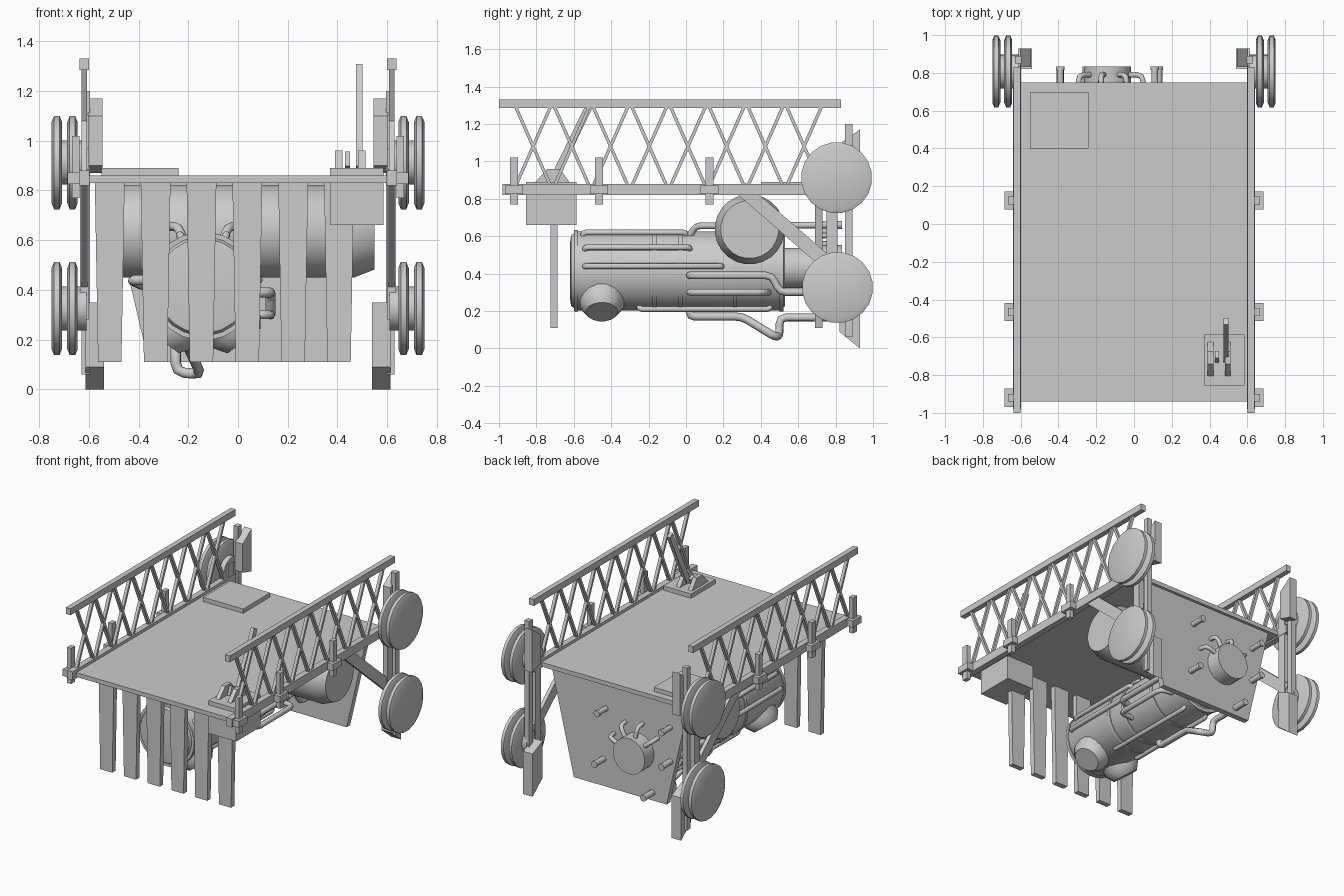
import bpy, bmesh, math
from mathutils import Vector

if "Cube" in bpy.data.objects:
    bpy.data.objects.remove(bpy.data.objects["Cube"])


def finish(name, bm, smooth=False):
    bmesh.ops.recalc_face_normals(bm, faces=bm.faces)
    me = bpy.data.meshes.new(name)
    bm.to_mesh(me)
    bm.free()
    ob = bpy.data.objects.new(name, me)
    bpy.context.collection.objects.link(ob)
    if smooth:
        bpy.context.view_layer.objects.active = ob
        for o in bpy.context.selected_objects:
            o.select_set(False)
        ob.select_set(True)
        bpy.ops.object.shade_smooth_by_angle(angle=math.radians(35))
    return ob


def prism(name, pts, axis, a, b):
    """Extrude a 2D outline along x (pts are y,z) or y (pts are x,z)."""
    bm = bmesh.new()
    put = (lambda p, d: (d, p[0], p[1])) if axis == 'x' else (lambda p, d: (p[0], d, p[1]))
    lo = [bm.verts.new(put(p, a)) for p in pts]
    hi = [bm.verts.new(put(p, b)) for p in pts]
    bm.faces.new(lo)
    bm.faces.new(hi)
    for i in range(len(pts)):
        j = (i + 1) % len(pts)
        bm.faces.new((lo[i], lo[j], hi[j], hi[i]))
    return finish(name, bm)


def box(name, x0, x1, y0, y1, z0, z1):
    return prism(name, [(y0, z0), (y1, z0), (y1, z1), (y0, z1)], 'x', x0, x1)


def bar(name, p, q, w, a, b):
    """Flat bar between two y,z points."""
    p, q = Vector(p), Vector(q)
    d = (q - p).normalized()
    n = Vector((-d.y, d.x)) * w / 2
    return prism(name, [p + n, q + n, q - n, p - n], 'x', a, b)


def lathe(name, prof, org, axis, sides=24):
    """Turn (radius, height) pairs about an axis."""
    bm = bmesh.new()
    rot = Vector((0, 0, 1)).rotation_difference(Vector(axis))
    rings = []
    for r, h in prof:
        ring = []
        for i in range(sides):
            t = math.tau * (i + .5) / sides
            ring.append(bm.verts.new(Vector(org) + rot @ Vector((r * math.cos(t), r * math.sin(t), h))))
        rings.append(ring)
    for u, v in zip(rings, rings[1:]):
        for i in range(sides):
            j = (i + 1) % sides
            bm.faces.new((u[i], u[j], v[j], v[i]))
    bm.faces.new(rings[0])
    bm.faces.new(rings[-1])
    return finish(name, bm, True)


def pipe(name, pts, r=.016):
    """Round pipe with softened bends."""
    pts = [Vector(p) for p in pts]
    path = [pts[0]]
    for a, b, c in zip(pts, pts[1:], pts[2:]):
        k = min(.035, (a - b).length * .45, (c - b).length * .45)
        s, e = b + (a - b).normalized() * k, b + (c - b).normalized() * k
        path += [s, (s + 2 * b + e) / 4, e]
    path.append(pts[-1])
    cu = bpy.data.curves.new(name, 'CURVE')
    cu.dimensions = '3D'
    cu.bevel_depth = r
    cu.bevel_resolution = 2
    cu.use_fill_caps = True
    sp = cu.splines.new('POLY')
    sp.points.add(len(path) - 1)
    for s, v in zip(sp.points, path):
        s.co = (*v, 1)
    bpy.context.collection.objects.link(bpy.data.objects.new(name, cu))


# deck, hatch and rear plate
box('deck', -.62, .62, -.94, .75, .83, .86)
box('hatch', -.55, -.24, .4, .7, .855, .89)
prism('rear_plate', [(-.36, .11), (.36, .11), (.53, .835), (-.53, .835)], 'y', .69, .73)

# front hanging slats
for i in range(6):
    c = -.516 + i * .1845
    prism('front_slat', [(c - .047, .11), (c + .047, .11), (c + .06, .835), (c - .06, .835)], 'y', -.725, -.688)

# control box and levers
box('control_box', .37, .585, -.855, -.585, .66, .89)
for x in (.39, .482):
    prism('lever_mount', [(-.81, .885), (-.62, .885), (-.675, .96), (-.74, .96)], 'x', x, x + .03)
bar('tall_lever', (-.715, .89), (-.515, 1.3), .04, .474, .5)
bar('short_lever', (-.715, .89), (-.69, .95), .04, .43, .45)

# mirrored side structures
for s in (-1, 1):
    box('lower_rail', s * .598, s * .64, -.98, .83, .82, .88)
    box('upper_rail', s * .6, s * .637, -1, .83, 1.285, 1.33)
    for k in range(8):
        y = -.91 + k * .207
        bar('lattice_bar', (y, 1.29), (y + .185, .87), .017, s * .608, s * .63)
        bar('lattice_bar', (y + .185, 1.29), (y, .87), .017, s * .608, s * .63)
    for y in (-.92, -.465, .125):
        box('clamp_block', s * .61, s * .685, y - .048, y + .048, .825, .872)
        box('clamp_post', s * .637, s * .668, y - .021, y + .021, .77, 1.02)
    # wheel carriage
    bar('wheel_strut', (.29, .86), (.82, .4), .075, s * .605, s * .63)
    box('carriage_post', s * .595, s * .63, .85, .89, .06, 1.2)
    box('inner_post', s * .6, s * .635, .75, .81, .28, .97)
    prism('upper_bumper', [(.83, .90), (.93, .87), (.93, 1.17), (.83, 1.1)], 'x', s * .545, s * .603)
    prism('lower_bumper', [(.82, .09), (.93, 0), (.93, .3), (.82, .35)], 'x', s * .54, s * .613)
    for y, z in ((.805, .912), (.81, .325)):
        lathe('wheel_hub', [(.09, 0), (.09, .1)], (s * .61, y, z), (s, 0, 0), 16)
        for x in (.645, .708):
            lathe('wheel', [(.165, 0), (.19, .01), (.19, .032), (.165, .042)], (s * x, y, z), (s, 0, 0), 20)

# transverse tank
lathe('cross_tank', [(.155, -.55), (.187, -.47), (.187, .47), (.155, .55)], (0, .34, .636), (1, 0, 0), 24)

# main boiler with straps and end fittings
CX, CZ = -.14, .415
Y = (0, 1, 0)
lathe('boiler', [(.15, -.62), (.19, -.615), (.213, -.58), (.213, .5), (.19, .53)], (CX, 0, CZ), Y, 24)
for y in (-.6, -.18, -.04, .25, .5):
    lathe('boiler_strap', [(.219, 0), (.219, .022)], (CX, y, CZ), Y, 24)
lathe('boiler_shaft', [(.11, .5), (.11, .7)], (CX, 0, .43), Y, 16)
lathe('rear_drum', [(.125, .72), (.125, .835)], (CX, 0, .43), Y, 20)
for s in (-1, 1):
    lathe('boiler_pot', [(.12, .13), (.12, .225), (.085, .275)], (CX, -.45, CZ), (s * .6, 0, -.8), 16)


def side(z, s=1, r=.225):
    return CX + s * math.sqrt(max(0, r * r - (z - CZ) ** 2))


# pipes hugging both flanks of the boiler
for s in (-1, 1):
    for z, a, b in ((.62, -.55, .0), (.54, -.54, .02), (.44, -.54, .19), (.21, -.25, .45)):
        x, xi = side(z, s), CX + (side(z, s) - CX) * .85
        zi = CZ + (z - CZ) * .85
        pipe('boiler_pipe', [(xi, a, zi), (x, a, z), (x, b, z), (xi, b, zi)])
    pipe('upper_pipe', [(CX + s * .08, .02, .6), (CX + s * .1, .05, .655), (CX + s * .25, .3, .655),
                        (CX + s * .25, .82, .66)], .018)
# right outlet pipes
pipe('right_pipe', [(.03, .02, .39), (.13, .02, .39), (.13, .46, .39), (.13, .5, .3), (.13, .82, .3)], .02)
pipe('right_pipe', [(.03, .02, .3), (.13, .02, .3), (.13, .42, .3), (.04, .44, .3)], .018)
# left outlet pipe and drain
pipe('left_pipe', [(-.35, .1, .44), (-.43, .1, .44), (-.39, .3, .42), (-.39, .82, .42)], .02)
pipe('drain_pipe', [(-.2, .02, .23), (-.2, .02, .17), (-.2, .3, .17), (-.15, .48, .06), (-.25, .5, .07),
                    (-.25, .5, .165), (-.25, .82, .165)], .022)
# outlet collars
for x, z in ((.11, .66), (-.39, .66), (.13, .3), (-.39, .42), (-.25, .165)):
    lathe('outlet_collar', [(.023, .815), (.023, .835)], (x, 0, z), Y, 12)
# spokes from rear drum into the plate
for d in (20, 60, 100, 140):
    c, n = math.cos(math.radians(d)), math.sin(math.radians(d))
    pipe('drum_spoke', [(CX + c * .1, .79, .43 + n * .1), (CX + c * .2, .79, .43 + n * .2),
                        (CX + c * .2, .71, .43 + n * .2)], .015)
